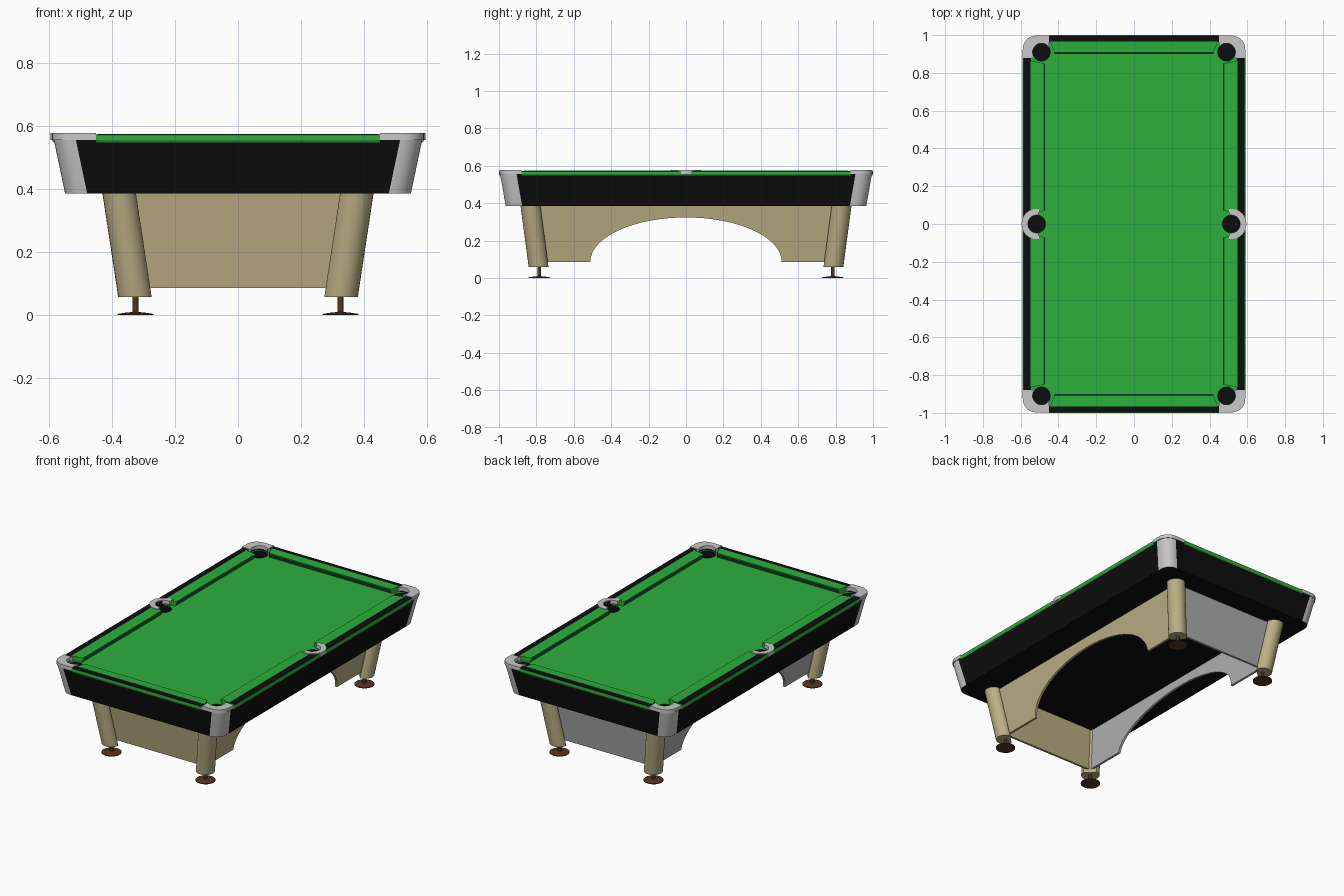
import bpy, bmesh, math
from math import cos, sin, radians

if "Cube" in bpy.data.objects:
    bpy.data.objects.remove(bpy.data.objects["Cube"])


def material(name, rgb):
    m = bpy.data.materials.new(name)
    m.use_nodes = True
    m.diffuse_color = (*rgb, 1)
    m.node_tree.nodes["Principled BSDF"].inputs["Base Color"].default_value = (*rgb, 1)
    return m


BLACK = material("black laminate", (0.004, 0.004, 0.004))
GREEN = material("green cloth", (0.026, 0.43, 0.046))
DARK = material("dark green cloth", (0.009, 0.14, 0.022))
METAL = material("light grey metal", (0.58, 0.58, 0.58))
BEIGE = material("beige wood", (0.5, 0.43, 0.235))
GREY = material("grey panel", (0.42, 0.42, 0.42))
BROWN = material("brown foot", (0.09, 0.036, 0.015))


def loft(name, rings, mats, rule=None, smooth=False):
    """Closed solid through rings of equal length; rule(ring, segment) picks the material."""
    bm = bmesh.new()
    loops = [[bm.verts.new(p) for p in ring] for ring in rings]
    n = len(loops[0])
    for i in range(len(loops) - 1):
        for j in range(n):
            k = (j + 1) % n
            f = bm.faces.new((loops[i][j], loops[i][k], loops[i + 1][k], loops[i + 1][j]))
            f.material_index = rule(i, j) if rule else 0
    for loop, i in ((loops[0], -1), (loops[-1], len(loops))):
        bm.faces.new(loop).material_index = rule(i, 0) if rule else 0
    bmesh.ops.recalc_face_normals(bm, faces=bm.faces)
    mesh = bpy.data.meshes.new(name)
    bm.to_mesh(mesh)
    bm.free()
    ob = bpy.data.objects.new(name, mesh)
    bpy.context.collection.objects.link(ob)
    for m in mats:
        mesh.materials.append(m)
    if smooth:
        bpy.ops.object.select_all(action='DESELECT')
        ob.select_set(True)
        bpy.context.view_layer.objects.active = ob
        bpy.ops.object.shade_smooth_by_angle(angle=radians(35))
    return ob


def slab(name, outline, z0, z1, mat, smooth=False):
    return loft(name, [[(x, y, z) for x, y in outline] for z in (z0, z1)], [mat], smooth=smooth)


def arc(cx, cy, r, a0, a1, n):
    return [(cx + r * cos(radians(a0 + (a1 - a0) * i / n)),
             cy + r * sin(radians(a0 + (a1 - a0) * i / n))) for i in range(n + 1)]


SIDES = (-1, 1)
CORNERS = [(sx, sy) for sx in SIDES for sy in SIDES]
WORD = {("x", 1): "left", ("x", -1): "right", ("y", 1): "back", ("y", -1): "front"}


def corner_name(sx, sy):
    return WORD["y", sy] + "_" + WORD["x", sx]


# Table body: sloped apron, rail top and sunken bed in one loft
ARC = 8
PER = ARC + 3


def rail_loop(hx, hy, r, z):
    quarter = [(hx, hy - 0.088)] + arc(hx - r, hy - r, r, 0, 90, ARC) + [(hx - 0.07, hy)]
    pts = []
    for sx, sy in ((1, 1), (-1, 1), (-1, -1), (1, -1)):
        q = [(sx * x, sy * y, z) for x, y in quarter]
        pts += q if sx * sy > 0 else q[::-1]
    return pts


def body_rule(ring, seg):
    if ring == 4:
        return 2
    return 1 if ring in (0, 1) and seg % PER != PER - 1 else 0


body = loft("table_body", [
    rail_loop(0.548, 0.964, 0.06, 0.385),
    rail_loop(0.584, 0.994, 0.065, 0.556),
    rail_loop(0.586, 0.996, 0.065, 0.573),
    rail_loop(0.545, 0.963, 0.04, 0.573),
    rail_loop(0.545, 0.963, 0.04, 0.545)], [BLACK, METAL, GREEN],
    lambda i, j: 2 if i == 5 else (0 if i == -1 else body_rule(i, j)))

# Pocket holes
POCKET = 0.047
holes = [(sx * 0.49, sy * 0.91) for sx, sy in CORNERS] + [(s * 0.515, 0) for s in SIDES]
for x, y in holes:
    cutter = slab("pocket_cutter", arc(x, y, POCKET, 0, 345, 23), 0.45, 0.65, BLACK)
    cutter.hide_render = True
    mod = body.modifiers.new("pocket", 'BOOLEAN')
    mod.operation, mod.solver, mod.object = 'DIFFERENCE', 'EXACT', cutter
    bpy.ops.object.select_all(action='DESELECT')
    bpy.context.view_layer.objects.active = body
    body.select_set(True)
    bpy.ops.object.modifier_apply(modifier=mod.name)
    bpy.data.objects.remove(cutter)
bpy.ops.object.shade_smooth_by_angle(angle=radians(30))

# Metal corner plates wrapped round the pockets
for sx, sy in CORNERS:
    outline = ([(0.589, 0.88)] + arc(0.519, 0.927, 0.07, 0, 90, 8) + [(0.45, 0.997)]
               + arc(0.49, 0.91, POCKET, 148, -40, 14))
    slab("corner_plate_" + corner_name(sx, sy), [(sx * x, sy * y) for x, y in outline],
         0.556, 0.578, METAL, smooth=True)

# Metal collars at the side pockets
for s in SIDES:
    outline = arc(0.515, 0, 0.08, -100, 100, 20) + arc(0.515, 0, POCKET, 100, -100, 20)
    slab("side_collar_" + WORD["x", s], [(s * x, y) for x, y in outline],
         0.555, 0.578, METAL, smooth=True)

# Green strips under the rail edge
for s in SIDES:
    for axis, edge, half in (("x", 0.59, 0.88), ("y", 1.0, 0.45)):
        section = [(edge - 0.02, 0.547), (edge - 0.005, 0.547), (edge, 0.556),
                   (edge, 0.568), (edge - 0.002, 0.571), (edge - 0.02, 0.571)]
        rings = [[(s * d, u, z) if axis == "x" else (u, s * d, z) for d, z in section]
                 for u in (-half, half)]
        loft("cloth_strip_" + WORD[axis, s], rings, [GREEN])


# Cushions with a dark undercut nose
def cushion(name, axis, s, outer, nose, u0, u1, cut0, cut1):
    section = [(outer, 0.54), (outer, 0.575), (nose + 0.004, 0.573),
               (nose, 0.568), (nose + 0.012, 0.54)]
    rings = []
    for u, cut in ((u0, cut0), (u1, cut1)):
        ring = []
        for d, z in section:
            v = u + cut * (outer - d) / (outer - nose)
            ring.append((s * d, v, z) if axis == "x" else (v, s * d, z))
        rings.append(ring)
    loft(name, rings, [GREEN, DARK], lambda i, j: 1 if i == 0 and j in (2, 3) else 0)


for s in SIDES:
    cushion("end_cushion_" + WORD["y", s], "y", s, 0.965, 0.903, -0.445, 0.445, 0.025, -0.025)
    for t in SIDES:
        cushion("side_cushion_" + corner_name(s, t), "x", s, 0.547, 0.473,
                t * 0.05, t * 0.865, t * 0.022, t * -0.015)

# Legs lean outward and have a flat inner side
Z_FOOT, Z_TOP = 0.058, 0.387


def leg_axis(z):
    t = (z - Z_FOOT) / (Z_TOP - Z_FOOT)
    return 0.326 + 0.05 * t, 0.787 + 0.044 * t


def leg_ring(sx, sy, z):
    cx, cy = leg_axis(z)
    ring = []
    for x, y in arc(0, 0, 0.054, 0, 345, 23):
        push = max(0, -(x + y) / 2 - 0.024)
        ring.append((sx * (cx + x + push), sy * (cy + y + push), z))
    return ring


for sx, sy in CORNERS:
    tag = corner_name(sx, sy)
    loft("leg_" + tag, [leg_ring(sx, sy, z) for z in (Z_FOOT, Z_TOP)], [BEIGE], smooth=True)
    fx, fy = sx * 0.325, sy * 0.785
    profile = ((0.057, 0), (0.057, 0.004), (0.03, 0.008), (0.01, 0.01), (0.01, 0.062))
    loft("foot_" + tag, [[(x, y, z) for x, y in arc(fx, fy, r, 0, 345, 23)]
                         for r, z in profile], [BROWN], smooth=True)

# Base panels between the legs, the long ones arched
LOW = 0.086


def panel(name, axis, s, mat):
    k = 0 if axis == "x" else 1
    bottom, top = leg_axis(LOW)[1 - k], leg_axis(Z_TOP)[1 - k]
    shape = [(bottom, LOW), (top, Z_TOP), (-top, Z_TOP), (-bottom, LOW)]
    if axis == "x":
        shape += [(0.512 * x, LOW + 0.238 * z) for x, z in arc(0, 0, 1, 180, 0, 32)]
    rings = []
    for inset in (0.005, 0.019):
        flat = [(s * (leg_axis(z)[k] - inset), u, z) for u, z in shape]
        rings.append(flat if axis == "x" else [(u, d, z) for d, u, z in flat])
    loft(name, rings, [mat])


panel("base_panel_front", "y", -1, BEIGE)
panel("base_panel_left", "x", 1, BEIGE)
panel("base_panel_back", "y", 1, GREY)
panel("base_panel_right", "x", -1, GREY)
